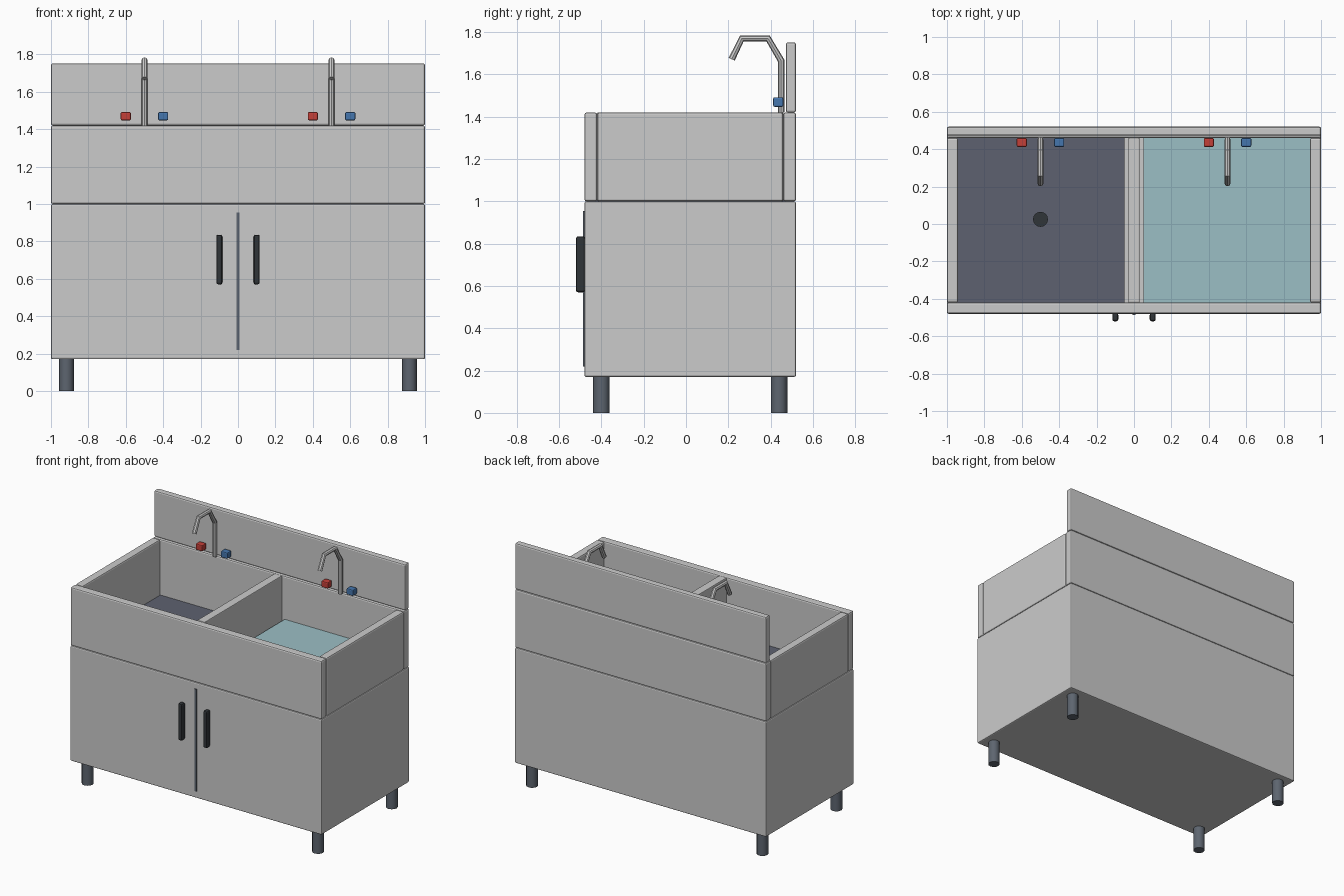
import bpy
import math

if "Cube" in bpy.data.objects:
    bpy.data.objects.remove(bpy.data.objects["Cube"])


def colour(name, rgb):
    m = bpy.data.materials.new(name)
    m.diffuse_color = (*rgb, 1)
    m.use_nodes = True
    m.node_tree.nodes["Principled BSDF"].inputs["Base Color"].default_value = m.diffuse_color
    return m


RED = colour("red", (0.55, 0.05, 0.04))
BLUE = colour("blue", (0.06, 0.18, 0.42))
DARK = colour("dark", (0.03, 0.035, 0.04))
SLATE = colour("slate", (0.11, 0.13, 0.16))
FLOOR = colour("floor", (0.11, 0.12, 0.16))
WATER = colour("water", (0.33, 0.52, 0.56))


def box(name, x, y, z, bevel=0.0, mat=None, segments=2):
    """Box from (min, max) ranges on each axis."""
    bpy.ops.mesh.primitive_cube_add(size=1, location=[sum(r) / 2 for r in (x, y, z)])
    o = bpy.context.object
    o.name = name
    o.scale = [r[1] - r[0] for r in (x, y, z)]
    bpy.ops.object.transform_apply(location=False, rotation=False, scale=True)
    if bevel:
        b = o.modifiers.new("bevel", 'BEVEL')
        b.width = bevel
        b.segments = segments
    if mat:
        o.data.materials.append(mat)
    return o


def cylinder(name, loc, r, depth, mat, sides=12):
    bpy.ops.mesh.primitive_cylinder_add(vertices=sides, radius=r, depth=depth, location=loc)
    o = bpy.context.object
    o.name = name
    o.data.materials.append(mat)
    bpy.ops.object.shade_smooth_by_angle(angle=math.radians(40))


def faucet(name, x):
    # bent pipe swept along a gooseneck path
    path = [(0.45, 1.42), (0.45, 1.665), (0.388, 1.77), (0.264, 1.77), (0.216, 1.672)]
    c = bpy.data.curves.new(name, 'CURVE')
    c.dimensions = '3D'
    c.bevel_depth = 0.016
    c.bevel_resolution = 2
    c.use_fill_caps = True
    s = c.splines.new('POLY')
    s.points.add(len(path) - 1)
    for p, (y, z) in zip(s.points, path):
        p.co = (x, y, z, 1)
    s.use_smooth = False
    bpy.context.collection.objects.link(bpy.data.objects.new(name, c))


# cabinet, door seam, handles and legs
box("cabinet", (-1, 1), (-0.48, 0.52), (0.17, 1.0), 0.008)
box("door_seam", (-0.008, 0.008), (-0.486, -0.475), (0.22, 0.955), mat=SLATE)
for side, s in (("left", -1), ("right", 1)):
    box(f"{side}_handle", (s * 0.1 - 0.016, s * 0.1 + 0.016), (-0.52, -0.478),
        (0.57, 0.835), 0.01, DARK)
    for end, y in (("front", -0.40), ("back", 0.44)):
        cylinder(f"{end}_{side}_leg", (s * 0.917, y, 0.09), 0.039, 0.18, SLATE)

# basin walls and divider
Z = (1.0, 1.42)
box("basin_front_wall", (-1, 1), (-0.48, -0.42), Z, 0.01)
box("basin_back_wall", (-1, 1), (0.46, 0.52), Z, 0.01)
box("basin_left_wall", (-1, -0.94), (-0.42, 0.46), Z, 0.01)
box("basin_right_wall", (0.94, 1), (-0.42, 0.46), Z, 0.01)
box("basin_divider", (-0.03, 0.03), (-0.42, 0.46), Z, 0.005)

# left basin floor with drain, right basin filled with water
box("basin_floor", (-0.95, -0.05), (-0.43, 0.47), (0.995, 1.02), mat=FLOOR)
cylinder("drain", (-0.5, 0.025, 1.0225), 0.04, 0.012, DARK, 16)
box("water", (0.05, 0.95), (-0.43, 0.47), (1.09, 1.11), mat=WATER)

# backsplash, faucets and tap knobs
box("backsplash", (-1, 1), (0.472, 0.52), (1.42, 1.752), 0.01)
for side, x in (("left", -0.5), ("right", 0.5)):
    faucet(f"{side}_faucet", x)
    for kind, dx, mat in (("hot", -0.1, RED), ("cold", 0.1, BLUE)):
        box(f"{side}_{kind}_knob", (x + dx - 0.027, x + dx + 0.027), (0.412, 0.46),
            (1.447, 1.492), 0.007, mat)
